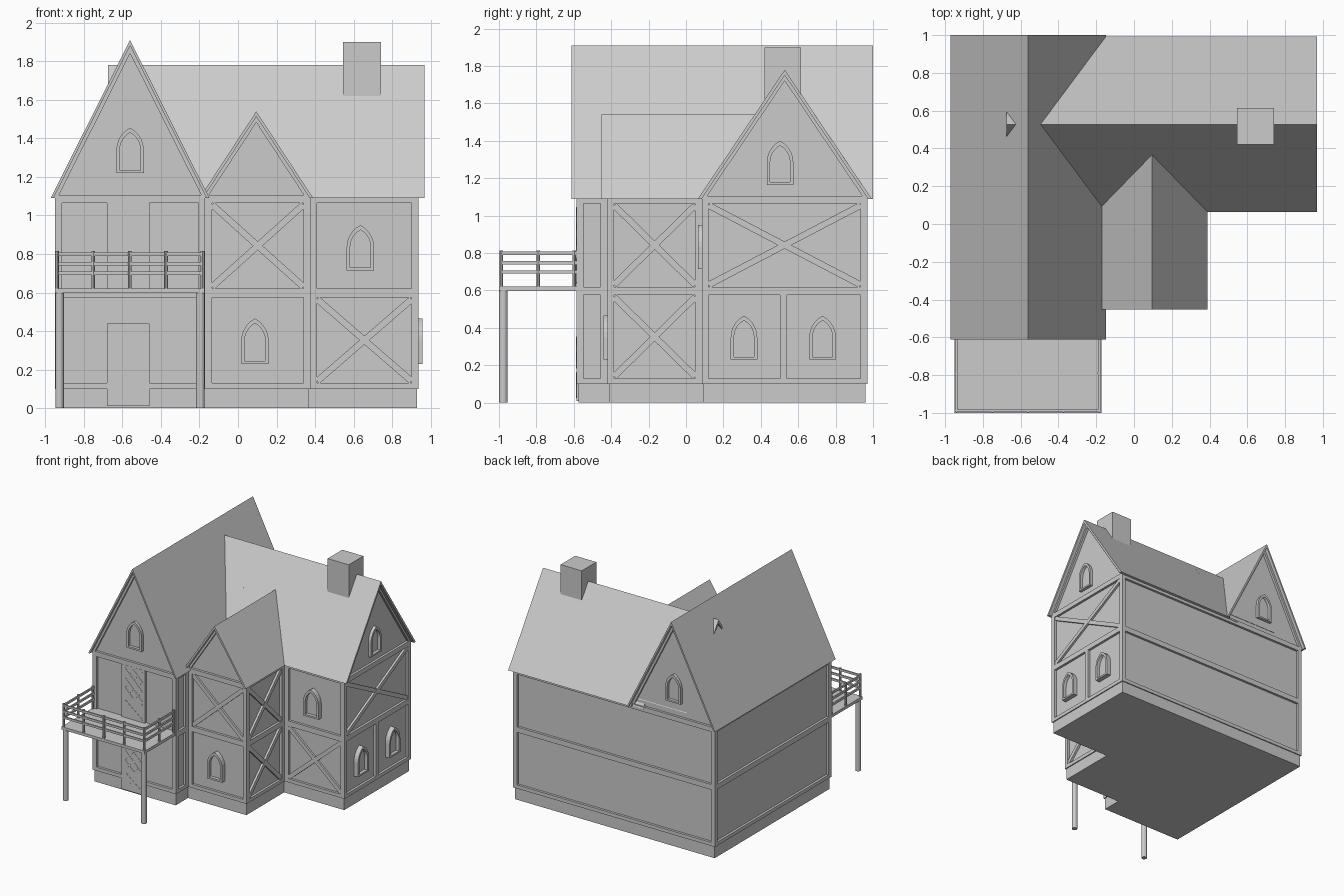
import bpy, bmesh
from math import sin, cos, acos, pi
from mathutils import Vector, Matrix

if "Cube" in bpy.data.objects:
    bpy.data.objects.remove(bpy.data.objects["Cube"])


def frame(origin, u, n):
    """Local axes: u along a wall, n outward, z up."""
    u, n, z = Vector(u), Vector(n), Vector((0, 0, 1))
    m = Matrix((u, n, z)).transposed().to_4x4()
    m.translation = Vector(origin)
    return m


def prism(profile, d0, d1, m):
    """Extrude a (u, z) profile along n from d0 to d1."""
    k = len(profile)
    verts = [m @ Vector((u, d, z)) for d in (d0, d1) for u, z in profile]
    faces = [list(range(k)), list(range(k, 2 * k))]
    faces += [(i, (i + 1) % k, k + (i + 1) % k, k + i) for i in range(k)]
    return verts, faces


def rect(u0, u1, z0, z1):
    return [(u0, z0), (u1, z0), (u1, z1), (u0, z1)]


def box(x0, x1, y0, y1, z0, z1):
    return prism(rect(x0, x1, z0, z1), y0, y1, Matrix.Identity(4))


def strip(a, b, w=0.034):
    a, b = Vector(a), Vector(b)
    t = (b - a).normalized()
    s = Vector((-t.y, t.x)) * w / 2
    return [tuple(p) for p in (a + s, b + s, b - s, a - s)]


def chevron(h, ze, zt, t):
    dz = t * (zt - ze) / h
    return [(-h, ze), (0, zt), (h, ze), (h - t, ze), (0, zt - dz), (t - h, ze)]


def slab(poly, z0, z1):
    k = len(poly)
    verts = [Vector((x, y, z)) for z in (z0, z1) for x, y in poly]
    faces = [list(range(k)), list(range(k, 2 * k))]
    faces += [(i, (i + 1) % k, k + (i + 1) % k, k + i) for i in range(k)]
    return verts, faces


def build(name, parts):
    bm = bmesh.new()
    for verts, faces in parts:
        vs = [bm.verts.new(v) for v in verts]
        for f in faces:
            bm.faces.new([vs[i] for i in f])
    bmesh.ops.recalc_face_normals(bm, faces=bm.faces)
    me = bpy.data.meshes.new(name)
    bm.to_mesh(me)
    bm.free()
    ob = bpy.data.objects.new(name, me)
    bpy.context.collection.objects.link(ob)
    return ob


def arch(c, z, half, spring, top):
    """Pointed arch outline standing on z."""
    rise = top - spring
    r = (half * half + rise * rise) / (2 * half)
    end = acos((r - half) / r)
    right = [(half - r + r * cos(end * i / 5), spring + r * sin(end * i / 5)) for i in range(6)]
    pts = [(half, 0)] + right + [(-u, v) for u, v in right[-2::-1]] + [(-half, 0)]
    return [(c + u, z + v) for u, v in pts]


def window(name, c, z, m, d=0.0):
    outer = arch(c, z, 0.071, 0.12, 0.235)
    inner = arch(c, z + 0.014, 0.053, 0.108, 0.196)
    k = len(outer)
    verts = [m @ Vector((u, e, v)) for loop, e in
             ((outer, d - 0.02), (outer, d + 0.02), (inner, d + 0.02), (inner, d - 0.02))
             for u, v in loop]
    faces = [(a * k + i, a * k + (i + 1) % k, (a + 1) % 4 * k + (i + 1) % k, (a + 1) % 4 * k + i)
             for a in range(4) for i in range(k)]
    build(name, [(verts, faces), prism(inner, d - 0.025, d - 0.008, m)])


# House footprint, counter-clockwise
foot = [(-0.95, -0.585), (-0.17, -0.585), (-0.17, -0.42), (0.375, -0.42),
        (0.375, 0.085), (0.937, 0.085), (0.937, 0.97), (-0.95, 0.97)]


def edge(i):
    p, q = Vector(foot[i % 8]), Vector(foot[(i + 1) % 8])
    u = (q - p).normalized()
    return p, u, Vector((u.y, -u.x)), (q - p).length


def inset(d):
    return [tuple(Vector(foot[i]) - (edge(i)[2] + edge(i - 1)[2]) * d) for i in range(8)]


# Plinth and plaster core
build("plinth", [slab(inset(0.009), 0, 0.1)])
build("plaster_walls", [slab(inset(0.02), 0.1, 1.09)])

# Timber frame per wall: levels that carry cross braces, and window positions
LOW, HIGH = (0.13, 0.575), (0.62, 1.065)
braces = {2: [HIGH], 3: [LOW, HIGH], 4: [LOW], 5: [HIGH]}
windows = {2: [(0.258, 0.23)], 4: [(0.26, 0.715)], 5: [(0.225, 0.23), (0.645, 0.23)]}
M = []
for i in range(8):
    p, u, n, w = edge(i)
    m = frame((p.x, p.y, 0), (u.x, u.y, 0), (n.x, n.y, 0))
    M.append(m)
    e = 0.036
    bars = [rect(0, e, 0.1, 1.09), rect(w - e, w, 0.1, 1.09)]
    bars += [rect(e, w - e, a, b) for a, b in ((0.1, 0.13), (0.575, 0.62), (1.065, 1.09))]
    if i == 5:
        bars.append(rect(0.418, 0.455, *LOW))
    parts = [prism(b, -0.025, 0, m) for b in bars]
    for z0, z1 in braces.get(i, []):
        parts.append(prism(strip((e, z0 + .01), (w - e, z1 - .01)), -0.025, -0.002, m))
        parts.append(prism(strip((e, z1 - .01), (w - e, z0 + .01)), -0.025, -0.004, m))
    build(f"timber_frame_{i}", parts)
    for j, (c, z) in enumerate(windows.get(i, [])):
        window(f"window_{i}_{j}", c, z, m)

# Doors with diamond lattice and crossed lower panel
for name, z0, z1 in (("lower_door", 0.01, 0.44), ("balcony_door", 0.622, 1.066)):
    m = M[0]
    parts = [prism(rect(0.27, 0.49, z0, z1), -0.03, 0.001, m)]
    a, b, lo, hi = 0.30, 0.465, z0 + 0.175, z1 - 0.02
    step = (b - a) / 2
    rows = int((hi - lo) / step)
    for r in range(rows):
        for c in range(2):
            u, z = a + c * step, lo + r * step
            parts.append(prism(strip((u, z), (u + step, z + step), 0.008), 0, 0.004, m))
            parts.append(prism(strip((u, z + step), (u + step, z), 0.008), 0, 0.003, m))
    parts.append(prism(strip((a, z0 + .02), (b, z0 + .15), 0.012), 0, 0.004, m))
    parts.append(prism(strip((a, z0 + .15), (b, z0 + .02), 0.012), 0, 0.003, m))
    build(name, parts)


# Roofs: thin sheet, filled gable behind it, timber verge on visible gables
def roof(name, m, h, ze, zt, t, d_roof, d_wall, ends):
    s = (zt - ze) / h
    build(name + "_roof", [prism(chevron(h, ze, zt, t), *d_roof, m)])
    hi, zi = h - t, zt - t * s
    d0, d1 = d_wall
    build(name + "_gable_wall", [prism([(-hi, ze), (hi, ze), (0, zi)], d0 + 0.02, d1 - 0.02, m)])
    parts = []
    for a, b in [(d1 - 0.025, d1), (d0, d0 + 0.025)][:ends]:
        parts.append(prism(chevron(hi, ze, zi, 0.02), a, b, m))
        parts.append(prism(rect(-hi + .02, hi - .02, ze, ze + 0.016), a, b, m))
    build(name + "_gable_timber", parts)


left = frame((-0.56, 0, 0), (1, 0, 0), (0, -1, 0))
right = frame((0, 0.528, 0), (0, 1, 0), (1, 0, 0))
small = frame((0.095, 0, 0), (1, 0, 0), (0, -1, 0))
roof("left_wing", left, 0.412, 1.09, 1.91, 0.015, (-1.0, 0.612), (-0.97, 0.585), 2)
roof("right_wing", right, 0.465, 1.09, 1.78, 0.02, (-0.18, 0.968), (-0.3, 0.937), 1)
roof("small_gable", small, 0.295, 1.09, 1.54, 0.018, (-0.5, 0.452), (-0.4, 0.42), 1)
# Inner end of the right roof, passing through the left roof
build("right_roof_inner_end", [prism(chevron(0.425, 1.15, 1.78, 0.02), -0.675, -0.18, right)])

# Gable windows, front, back and right
window("front_gable_window", 0, 1.22, left, 0.57)
back = frame((-0.56, 0, 0), (1, 0, 0), (0, 1, 0))
window("back_gable_window", 0, 1.22, back, 0.955)
window("right_gable_window", -0.025, 1.165, right, 0.922)

# Chimney
build("chimney", [box(0.545, 0.742, 0.42, 0.615, 1.56, 1.9)])

# Balcony deck, round support posts and railing
build("balcony_deck", [box(-0.95, -0.173, -1.0, -0.57, 0.598, 0.622)])


def post(name, x, y, r, z0, z1, n):
    ring = [(x + r * cos(2 * pi * i / n), y + r * sin(2 * pi * i / n)) for i in range(n)]
    build(name, [slab(ring, z0, z1)])


for x in (-0.926, -0.195):
    post("balcony_support", x, -0.977, 0.022, 0, 0.6, 12)
xs = [-0.94 + 0.189 * i for i in range(5)]
spots = [(x, -0.988) for x in xs] + [(x, y) for x in (xs[0], xs[-1]) for y in (-0.79, -0.597)]
for x, y in spots:
    post("railing_post", x, y, 0.01, 0.6, 0.815, 8)
rails = []
for z in (0.69, 0.74, 0.79):
    rails.append(box(xs[0], xs[-1], -0.994, -0.982, z, z + 0.018))
    for x in (xs[0], xs[-1]):
        rails.append(box(x - 0.006, x + 0.006, -0.994, -0.575, z, z + 0.018))
build("balcony_rails", rails)
